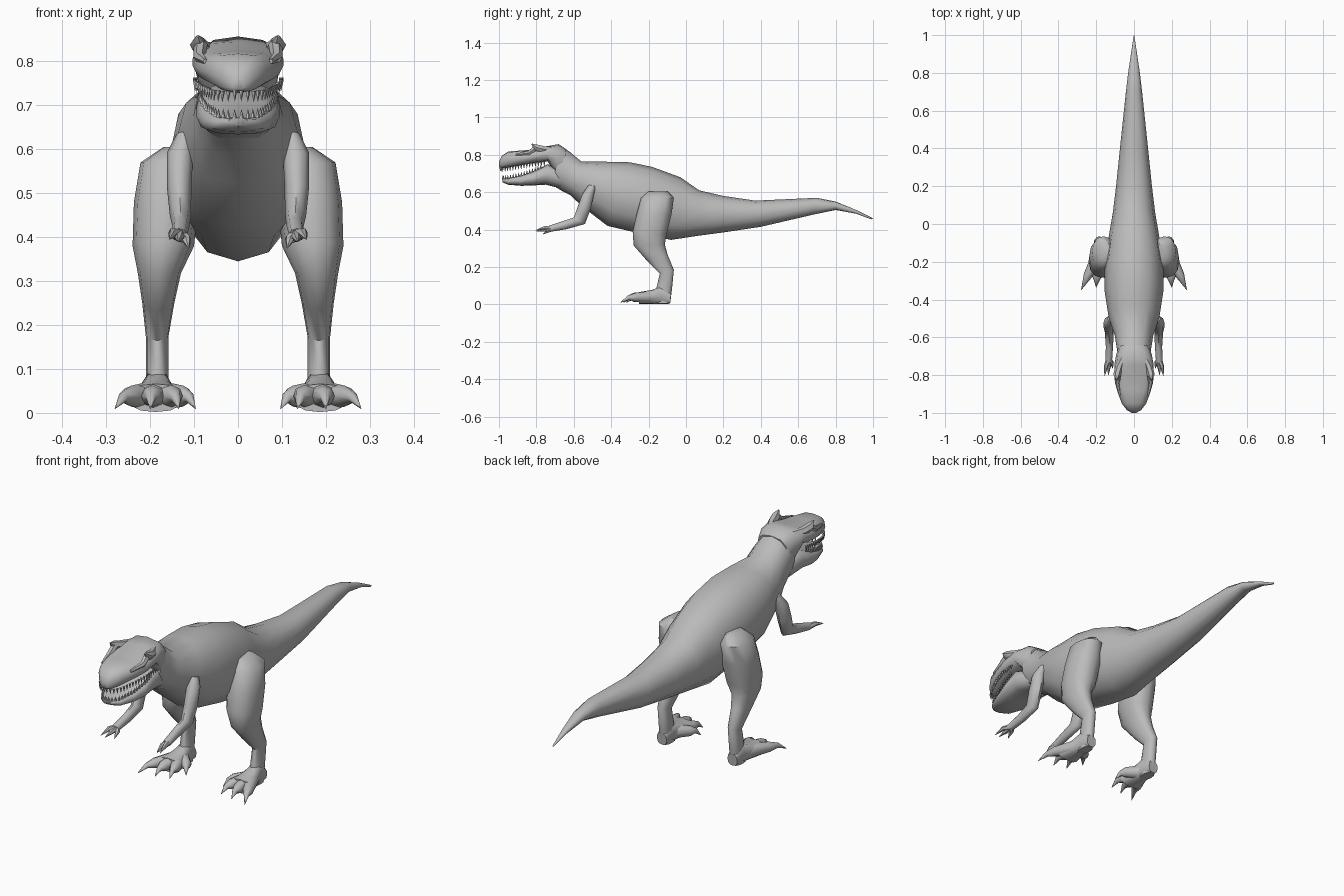
import bpy
import bmesh
import math
from mathutils import Vector

cube = bpy.data.objects.get("Cube")
if cube:
    bpy.data.objects.remove(cube, do_unlink=True)

skin = bpy.data.materials.new("plain grey")
skin.use_nodes = True
GREY = (0.5, 0.5, 0.5, 1)
skin.diffuse_color = GREY
skin.node_tree.nodes["Principled BSDF"].inputs["Base Color"].default_value = GREY


def finish(name, bm, angle=50):
    """Turn a bmesh into a shaded, coloured object."""
    bmesh.ops.recalc_face_normals(bm, faces=bm.faces[:])
    mesh = bpy.data.meshes.new(name)
    bm.to_mesh(mesh)
    bm.free()
    mesh.materials.append(skin)
    obj = bpy.data.objects.new(name, mesh)
    bpy.context.collection.objects.link(obj)
    bpy.ops.object.select_all(action='DESELECT')
    obj.select_set(True)
    bpy.context.view_layer.objects.active = obj
    bpy.ops.object.shade_smooth_by_angle(angle=math.radians(angle))
    return obj


def skin_rings(name, rings, angle=50):
    """Bridge closed rings of points and cap both ends."""
    bm = bmesh.new()
    loops = [[bm.verts.new(p) for p in ring] for ring in rings]
    for a, b in zip(loops, loops[1:]):
        for i in range(len(a)):
            j = (i + 1) % len(a)
            bm.faces.new((a[i], a[j], b[j], b[i]))
    bm.faces.new(loops[0])
    bm.faces.new(loops[-1])
    return finish(name, bm, angle)


def power(value, p):
    return math.copysign(abs(value) ** p, value)


def loft(name, rows, center=None, box=1.0, sides=12):
    """Each row: two opposite points (y, z, y, z), then the half width.
    center optionally gives the x centre of every row."""
    rings = []
    for n, (ya, za, yb, zb, w) in enumerate(rows):
        cx = center[n] if center else 0
        ring = []
        for i in range(sides):
            t = math.tau * i / sides
            c, s = power(math.cos(t), box), power(math.sin(t), box)
            ring.append((cx + w * s,
                         (ya + yb) / 2 + (ya - yb) / 2 * c,
                         (za + zb) / 2 + (za - zb) / 2 * c))
        rings.append(ring)
    return skin_rings(name, rings)


def tube(name, path, radii, side=1, sides=8):
    """Round limb along a path, mirrored when side is negative."""
    pts = [Vector((x * side, y, z)) for x, y, z in path]
    rings = []
    for n, p in enumerate(pts):
        along = pts[min(n + 1, len(pts) - 1)] - pts[max(n - 1, 0)]
        turn = along.to_track_quat('Z', 'Y')
        rings.append([p + turn @ Vector((radii[n] * math.cos(math.tau * i / sides),
                                         radii[n] * math.sin(math.tau * i / sides), 0))
                      for i in range(sides)])
    return skin_rings(name, rings)


def teeth(name, lip, count, length):
    """Row of small cones spaced evenly along a lip line, on both sides."""
    bm = bmesh.new()
    pts = [Vector(p) for p in lip]
    spans = [(b - a).length for a, b in zip(pts, pts[1:])]
    for k in range(count):
        d = sum(spans) * (k + 0.5) / count
        n = 0
        while d > spans[n]:
            d -= spans[n]
            n += 1
        root = pts[n].lerp(pts[n + 1], d / spans[n])
        for side in (1, -1):
            base = Vector((root.x * side, root.y, root.z))
            tip = bm.verts.new(base + Vector((0, 0, length)))
            ring = [bm.verts.new(base + Vector((0.006 * math.cos(math.tau * i / 5),
                                                0.006 * math.sin(math.tau * i / 5), 0)))
                    for i in range(5)]
            for i in range(5):
                bm.faces.new((ring[i], ring[(i + 1) % 5], tip))
            bm.faces.new(ring)
    return finish(name, bm, 30)


# Tail, torso and neck in one continuous skin
loft("body", [
    (1, .46, .99, .455, .002),
    (.91, .505, .91, .485, .015),
    (.8, .55, .8, .505, .031),
    (.7, .57, .68, .48, .044),
    (.37, .555, .4, .415, .076),
    (.2, .58, .2, .385, .095),
    (.07, .61, .05, .365, .112),
    (-.03, .68, -.08, .345, .132),
    (-.18, .735, -.25, .38, .155),
    (-.3, .76, -.42, .42, .155),
    (-.43, .763, -.55, .52, .135),
    (-.56, .765, -.62, .585, .102),
    (-.62, .815, -.66, .605, .094),
    (-.68, .855, -.71, .635, .085),
], box=.92)

# Skull and upper jaw
loft("upper_head", [
    (-.64, .83, -.66, .68, .08),
    (-.68, .857, -.7, .7, .094),
    (-.75, .845, -.74, .765, .104),
    (-.82, .828, -.82, .755, .104),
    (-.88, .823, -.88, .745, .09),
    (-.95, .818, -.95, .732, .065),
    (-.985, .795, -.985, .728, .038),
    (-1, .765, -1, .735, .012),
], box=.75)

# Lower jaw
loft("lower_jaw", [
    (-.66, .72, -.67, .62, .075),
    (-.74, .75, -.75, .64, .096),
    (-.82, .71, -.82, .636, .094),
    (-.88, .69, -.88, .634, .08),
    (-.95, .674, -.95, .64, .054),
    (-.985, .672, -.98, .652, .022),
], box=.75)

teeth("upper_teeth", [(.098, -.75, .764), (.098, -.82, .757), (.083, -.88, .747),
                      (.058, -.95, .735), (.033, -.983, .732), (0, -.995, .735)],
      18, -.026)
teeth("lower_teeth", [(.086, -.77, .73), (.085, -.82, .708), (.072, -.88, .688),
                      (.047, -.95, .672), (.02, -.978, .67), (0, -.98, .67)],
      16, .022)

for side, label in ((1, "left"), (-1, "right")):
    # Brow horn and ridge over the eye
    tube(label + "_brow", [(.055, -.7, .83), (.08, -.76, .828), (.09, -.8, .838),
                           (.092, -.825, .858)], [.012, .02, .02, .003], side, 6)
    tube(label + "_brow_ridge", [(.085, -.8, .838), (.088, -.84, .81),
                                 (.074, -.91, .8)], [.016, .013, .006], side, 6)

    # Leg from hip to heel
    inner = [.12, .1, .09, .1, .13, .145, .158, .158, .16]
    outer = [.17, .222, .237, .24, .228, .218, .21, .21, .21]
    profile = [(-.2, .605, -.1, .605), (-.24, .57, -.065, .57),
               (-.265, .48, -.078, .48), (-.285, .39, -.105, .37),
               (-.28, .315, -.113, .32), (-.21, .235, -.098, .265),
               (-.14, .165, -.065, .185), (-.16, .08, -.075, .08),
               (-.17, .004, -.085, .004)]
    loft(label + "_leg",
         [row + ((o - i) / 2,) for row, i, o in zip(profile, inner, outer)],
         [side * (i + o) / 2 for i, o in zip(inner, outer)], box=.9)

    # Fanned foot
    loft(label + "_foot",
         [(-.08, .06, -.085, .004, .025), (-.13, .1, -.13, .002, .03),
          (-.18, .078, -.18, .002, .042), (-.25, .066, -.25, .002, .06)],
         [side * x for x in (.185, .185, .186, .188)], box=.8)

    # Toes ending in claws
    for toe, mid, tip in (("outer", (.243, -.27), (.28, -.35)),
                          ("middle", (.196, -.28), (.2, -.335)),
                          ("inner", (.148, -.26), (.135, -.32)),
                          ("dew", (.125, -.21), (.097, -.25))):
        tube(label + "_" + toe + "_toe",
             [(.186, -.16, .04), mid + (.038,),
              (mid[0] * .5 + tip[0] * .5, mid[1] * .5 + tip[1] * .5, .035),
              tip + (.01,)],
             [.035, .024, .012, .001], side)

    # Arm from shoulder to wrist
    loft(label + "_arm",
         [(-.52, .64, -.48, .63, .02), (-.555, .59, -.49, .595, .03),
          (-.58, .52, -.51, .51, .028), (-.6, .465, -.54, .43, .024),
          (-.66, .445, -.64, .402, .019), (-.735, .42, -.715, .39, .018)],
         [side * x for x in (.12, .132, .134, .131, .13, .134)], sides=8)

    # Clawed fingers
    for finger, knuckle, end in (("outer", (.148, -.755, .41), (.156, -.805, .395)),
                                 ("middle", (.133, -.755, .4), (.136, -.8, .39)),
                                 ("inner", (.117, -.735, .395), (.112, -.765, .375))):
        tube(label + "_" + finger + "_finger",
             [(.134, -.715, .405), knuckle, end], [.015, .011, .001], side, 6)
